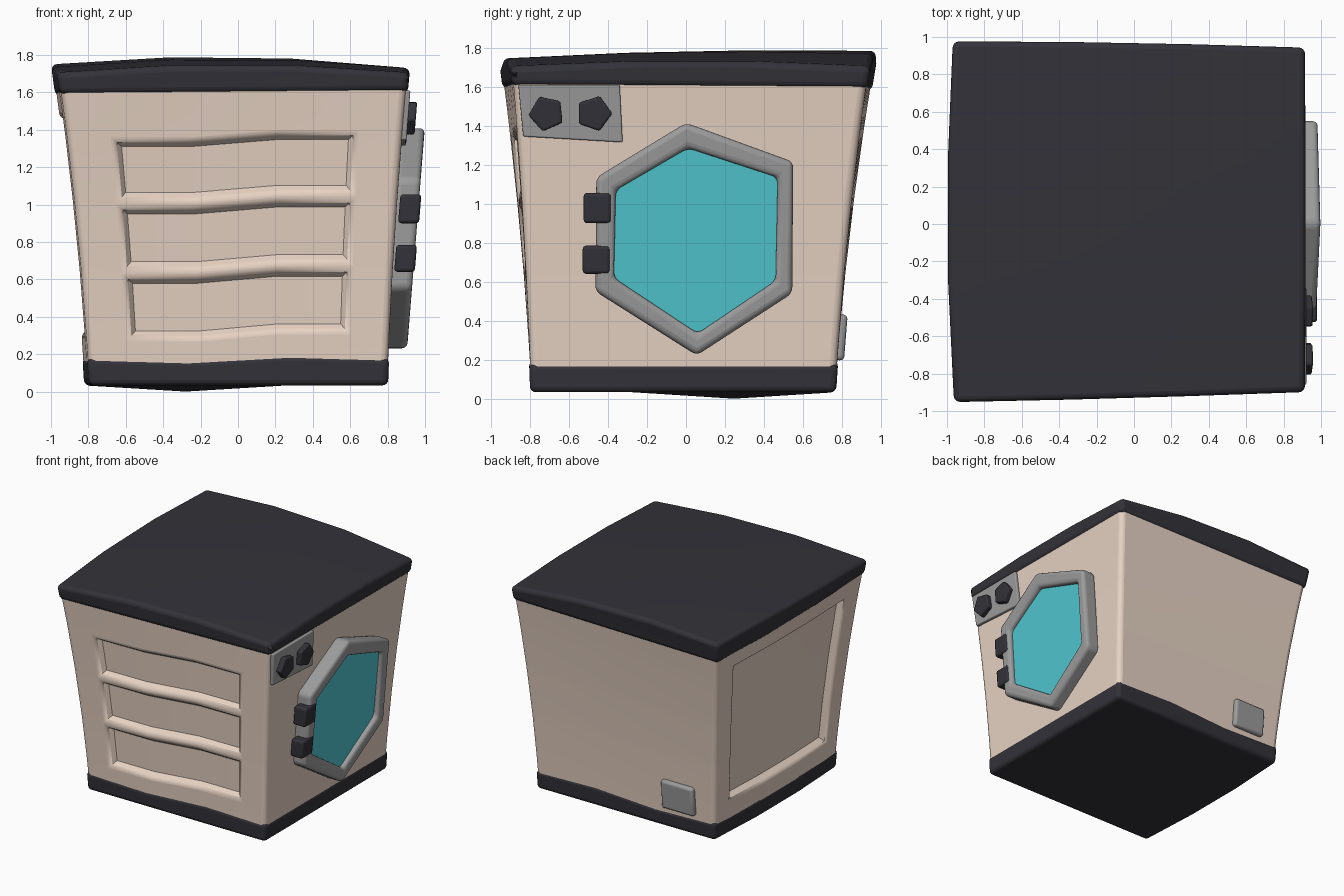
import bpy, bmesh, math
from mathutils import Matrix

if "Cube" in bpy.data.objects:
    bpy.data.objects.remove(bpy.data.objects["Cube"])


def material(name, rgb):
    m = bpy.data.materials.new(name)
    m.use_nodes = True
    m.diffuse_color = (*rgb, 1)
    m.node_tree.nodes["Principled BSDF"].inputs["Base Color"].default_value = (*rgb, 1)
    return m


CREAM = material("cream", (0.80, 0.65, 0.55))
DARK = material("charcoal", (0.032, 0.032, 0.041))
GREY = material("grey", (0.33, 0.33, 0.33))
TEAL = material("teal", (0.08, 0.57, 0.63))


def finish(name, bm, mat, width, by_weight=False):
    """Turn a bmesh into a bevelled, smooth-shaded object."""
    bmesh.ops.recalc_face_normals(bm, faces=bm.faces)
    mesh = bpy.data.meshes.new(name)
    bm.to_mesh(mesh)
    bm.free()
    mesh.materials.append(mat)
    ob = bpy.data.objects.new(name, mesh)
    bpy.context.collection.objects.link(ob)
    if width:
        bev = ob.modifiers.new("bevel", "BEVEL")
        bev.width, bev.segments = width, 4
        bev.limit_method = "WEIGHT" if by_weight else "ANGLE"
        bev.angle_limit = math.radians(35)
    bpy.ops.object.select_all(action="DESELECT")
    bpy.context.view_layer.objects.active = ob
    ob.select_set(True)
    bpy.ops.object.shade_smooth_by_angle(angle=math.radians(38))


def place(u, v, z, grow=0.0):
    """Map a unit square at height z onto the flared, slightly bowed box."""
    t = (z - 0.18) / 1.42
    t += 0.35 * t * (t - 1)
    left = -0.80 - 0.143 * t - 0.03 * (1 - v * v)
    right = 0.803 + 0.095 * t
    front = -0.80 - 0.083 * t - 0.025 * t * (1 - u)
    back = 0.775 + 0.172 * t - 0.012 * t * (1 + u)
    x = left + (right - left) * (u + 1) / 2 + u * grow
    y = front + (back - front) * (v + 1) / 2 + v * grow
    return x, y, z


# Body: stacked rings, then recesses pushed into the front and one side
def build_body():
    levels = [0.12, 0.305, 0.63, 0.675, 1.0, 1.045, 1.36, 1.47, 1.65]
    cols = [-1, -0.72, -0.26, 0.26, 0.72]
    side = [-1, -0.78, -0.26, 0.26, 0.78]
    ring = ([(c, -1) for c in cols] + [(1, c) for c in side]
            + [(-c, 1) for c in cols] + [(-1, -c) for c in side])
    n = len(ring)
    bm = bmesh.new()
    rows = []
    for i, z in enumerate(levels):
        row = []
        for u, v in ring:
            slant = 0
            if v == -1 and abs(u) < 1 and 0 < i < 7:
                slant = math.copysign(0.019, u)
            row.append(bm.verts.new(place(u, v, z + slant)))
        rows.append(row)
    grid = {}
    for r in range(len(levels) - 1):
        for c in range(n):
            d = (c + 1) % n
            grid[r, c] = bm.faces.new((rows[r][c], rows[r][d],
                                       rows[r + 1][d], rows[r + 1][c]))
    bm.faces.new(rows[0][::-1])
    bm.faces.new(rows[-1])
    bm.normal_update()
    weight = bm.edges.layers.float.new("bevel_weight_edge")
    for c in range(0, n, 5):
        for r in range(len(levels) - 1):
            bm.edges.get((rows[r][c], rows[r + 1][c]))[weight] = 1.0
    recesses = [([grid[r, c] for c in (1, 2, 3)], 0.045) for r in (1, 3, 5)]
    recesses.append(([grid[r, c] for r in range(1, 7) for c in (16, 17, 18)], 0.055))
    for faces, depth in recesses:
        walls = set(bmesh.ops.inset_region(
            bm, faces=faces, thickness=0.035, depth=-depth,
            use_even_offset=True, use_boundary=True)["faces"])
        floor = set(faces)
        for f in walls:
            for e in f.edges:
                if any(g not in walls and g not in floor for g in e.link_faces):
                    e[weight] = 0.5
    finish("body", bm, CREAM, 0.038, True)


build_body()


# Lid and base: uneven slabs that follow the flare of the body
def slab(name, low, high, grow, width):
    bm = bmesh.new()
    bmesh.ops.create_cube(bm, size=2)
    bmesh.ops.subdivide_edges(bm, edges=bm.edges[:], cuts=2, use_grid_fill=True)
    for vert in bm.verts:
        u, v, w = vert.co
        a, b = low(u, v), high(u, v)
        vert.co = place(u, v, a + (b - a) * (w + 1) / 2, grow)
    finish(name, bm, DARK, width)


def lid_top(u, v):
    droop = 0.045 * ((1 + u) * (1 + v) / 4) ** 2
    return 1.727 + 0.022 * v + 0.045 * (1 - u * u) + 0.017 * (1 - v * v) - droop


def base_bottom(u, v):
    return 0 if -0.9 < u < 0 < v < 0.9 else 0.033


def base_top(u, v):
    return 0.18 + (math.copysign(0.015, u) if abs(u) < 0.9 else 0)


slab("lid", lambda u, v: 1.59 + 0.008 * u - 0.006 * v, lid_top, 0.01, 0.035)
slab("base", base_bottom, base_top, 0.005, 0.03)


# Parts on the door side: outlines are (y, z), depths run outwards along x
def on_wall(p, depth):
    return 0.8 + 0.08 * (p[1] - 0.2) + depth, p[0], p[1]


def plate(name, outline, inner, outer, mat, width, hole=None):
    bm = bmesh.new()
    loops = [[bm.verts.new(on_wall(p, d)) for p in outline] for d in (inner, outer)]
    if hole:
        loops += [[bm.verts.new(on_wall(p, d)) for p in hole] for d in (outer, inner)]
    else:
        for loop in loops:
            bm.faces.new(loop)
    n = len(outline)
    pairs = list(zip(loops, loops[1:] + loops[:1])) if hole else [loops]
    for a, b in pairs:
        for i in range(n):
            j = (i + 1) % n
            bm.faces.new((a[i], a[j], b[j], b[i]))
    finish(name, bm, mat, width)


def rect(y0, y1, z0, z1):
    return [(y0, z0), (y1, z0), (y1, z1), (y0, z1)]


# Hexagonal door
rim = [(0, 1.415), (0.55, 1.215), (0.545, 0.54), (0.055, 0.222), (-0.465, 0.55), (-0.46, 1.135)]
opening = [(0.01, 1.285), (0.47, 1.135), (0.46, 0.605), (0.06, 0.335), (-0.37, 0.62), (-0.36, 1.07)]
plate("door_frame", rim, -0.03, 0.102, GREY, 0.03, opening)
plate("door_window", [(y * 1.04, z) for y, z in opening], -0.02, 0.06, TEAL, 0)
plate("upper_latch", rect(-0.525, -0.385, 0.90, 1.055), 0.0, 0.112, DARK, 0.018)
plate("lower_latch", rect(-0.53, -0.39, 0.64, 0.785), 0.0, 0.11, DARK, 0.018)

# Control panel with two five-sided knobs
plate("control_panel", [(-0.86, 1.61), (-0.34, 1.61), (-0.325, 1.315), (-0.835, 1.345)],
      -0.04, 0.009, GREY, 0.008)
for name, y, turn in (("front_knob", -0.715, math.pi + 0.1), ("rear_knob", -0.472, 0)):
    points = [(y + 0.094 * math.cos(turn + k * math.tau / 5),
               1.463 + 0.094 * math.sin(turn + k * math.tau / 5)) for k in range(5)]
    plate(name, points, -0.01, 0.05, DARK, 0.012)

# Small cover low on the back
bm = bmesh.new()
bmesh.ops.create_cube(bm, size=1, matrix=Matrix.Translation((-0.49, 0.785, 0.315))
                      @ Matrix.Rotation(-0.08, 4, "X") @ Matrix.Diagonal((0.29, 0.07, 0.235, 1)))
finish("back_cover", bm, GREY, 0.022)
